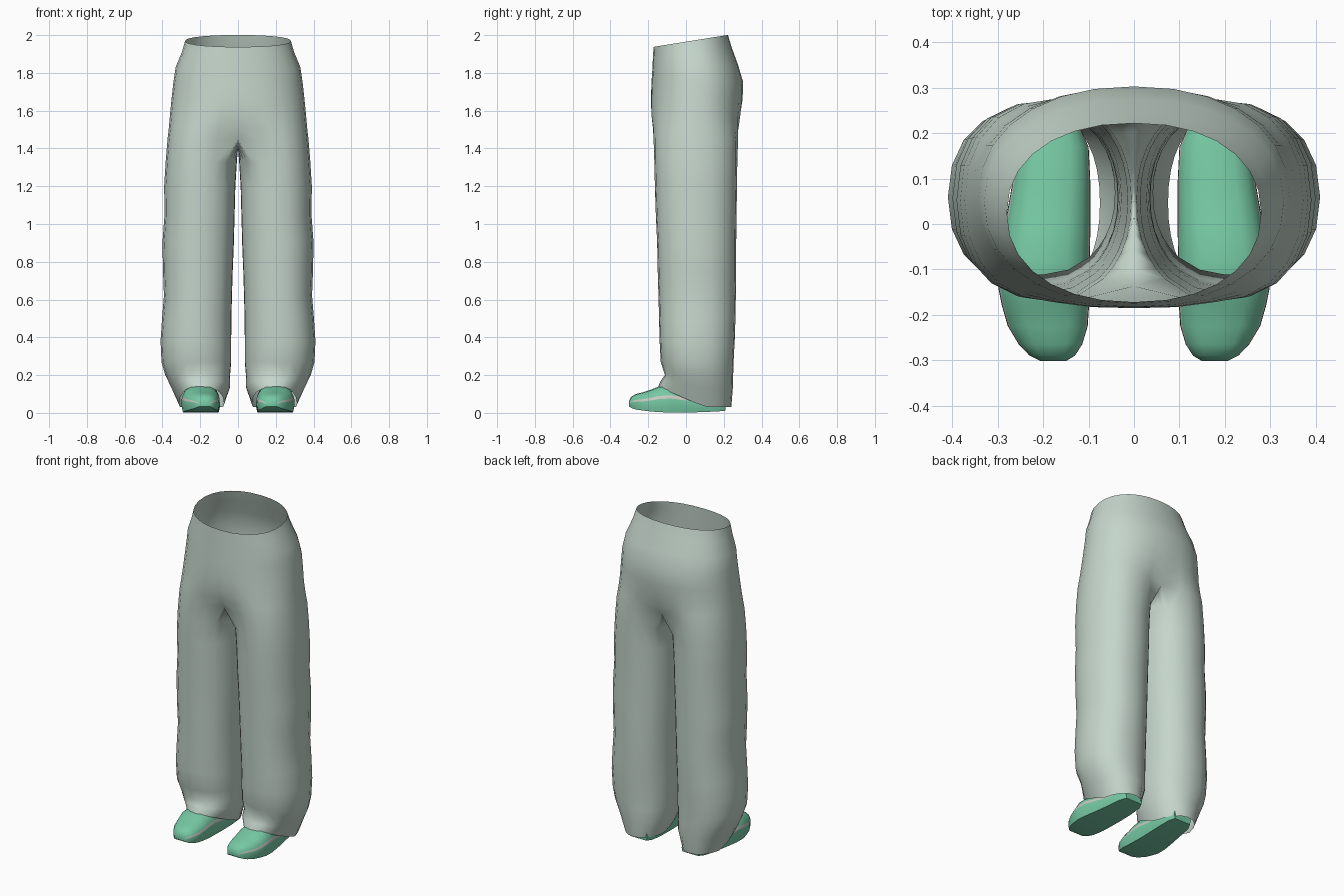
import bpy, bmesh, math

if "Cube" in bpy.data.objects:
    bpy.data.objects.remove(bpy.data.objects["Cube"])


def material(name, rgb):
    m = bpy.data.materials.new(name)
    m.use_nodes = True
    m.diffuse_color = (*rgb, 1)
    m.node_tree.nodes["Principled BSDF"].inputs["Base Color"].default_value = (*rgb, 1)
    return m


cloth = material("pale sage cloth", (0.56, 0.67, 0.60))
green = material("mint green", (0.18, 0.58, 0.37))
trim = material("pale trim", (0.60, 0.60, 0.56))


def finish(bm, name, mats, angle):
    bmesh.ops.recalc_face_normals(bm, faces=bm.faces)
    mesh = bpy.data.meshes.new(name)
    bm.to_mesh(mesh)
    bm.free()
    for m in mats:
        mesh.materials.append(m)
    ob = bpy.data.objects.new(name, mesh)
    bpy.context.collection.objects.link(ob)
    bpy.ops.object.select_all(action="DESELECT")
    ob.select_set(True)
    bpy.context.view_layer.objects.active = ob
    bpy.ops.object.shade_smooth_by_angle(angle=math.radians(angle))
    return ob


def mirror(ob):
    mod = ob.modifiers.new("mirror", "MIRROR")
    mod.merge_threshold = 0.0005


def oval(t, x0, x1, y0, y1, n):
    """Point of a squarish oval inside the box; t = 0 points outwards (+x)."""
    c, s = math.cos(t), math.sin(t)
    c = math.copysign(abs(c) ** (2 / n), c)
    s = math.copysign(abs(s) ** (2 / n), s)
    return (x0 + x1) / 2 + c * (x1 - x0) / 2, (y0 + y1) / 2 + s * (y1 - y0) / 2


# Trousers: half of the hips, open along the middle, then a full leg tube
OUT, INN = 15, 9
SPREAD = math.radians(130)


def hip_point(i, rx, y0, y1):
    t = -math.pi / 2 + math.pi * i / (OUT - 1)
    return oval(t, -rx, rx, y0, y1, 2.2)


def leg_point(i, x0, x1, y0, y1):
    if i < OUT:
        t = -SPREAD + 2 * SPREAD * i / (OUT - 1)
    else:
        t = SPREAD + (2 * math.pi - 2 * SPREAD) * (i - OUT + 1) / (INN + 1)
    return oval(t, x0, x1, y0, y1, 2.2)


# height, half width, front, back, blend towards the leg shape
hips = [(1.97, .28, -.172, .222, 0), (1.91, .297, -.175, .242, 0),
        (1.83, .33, -.178, .275, 0), (1.75, .342, -.183, .303, 0),
        (1.66, .352, -.188, .302, .05), (1.58, .36, -.19, .295, .15),
        (1.51, .366, -.185, .288, .45), (1.45, .373, -.176, .28, .8)]
# height, inner x, outer x, front, back
legs = [(1.33, .006, .383, -.168, .272), (1.2, .014, .391, -.165, .27),
        (1.05, .018, .389, -.16, .268), (.9, .022, .4, -.153, .266),
        (.75, .028, .397, -.15, .266), (.62, .032, .392, -.146, .264),
        (.5, .035, .402, -.143, .262), (.38, .036, .41, -.14, .258),
        (.27, .036, .405, -.134, .252), (.2, .042, .385, -.112, .25),
        (.13, .042, .355, -.13, .248), (.03, .075, .312, -.148, .24)]

bm = bmesh.new()
rings = []
for z, rx, y0, y1, w in hips:
    ring = []
    for i in range(OUT):
        hx, hy = hip_point(i, rx, y0, y1)
        lx, ly = leg_point(i, 0, rx, y0, y1)
        x, y = hx + (lx - hx) * w, hy + (ly - hy) * w
        if i in (0, OUT - 1):
            x = 0
        tilt = .16 * (y - .03) * max(0, (z - 1.75) / .22)
        ring.append(bm.verts.new((x, y, z + tilt)))
    rings.append(ring)

# Crotch seam closes the last hip ring into a leg ring
last = rings[-1]
front, back = last[0].co.copy(), last[-1].co.copy()
seam = []
for k in range(1, INN + 1):
    u = k / (INN + 1)
    p = back.lerp(front, u)
    p.z -= .05 * math.sin(math.pi * u)
    seam.append(bm.verts.new(p))
tubes = [last + seam]

for z, x0, x1, y0, y1 in legs:
    ring = []
    for i in range(OUT + INN):
        x, y = leg_point(i, x0, x1, y0, y1)
        lift = max(0, .1 - y) / .25                  # hem rises over the shoe
        amount = .11 if z < .1 else .05 if z < .15 else 0
        ring.append(bm.verts.new((x, y, z + amount * lift)))
    tubes.append(ring)

for a, b in zip(rings, rings[1:]):
    for i in range(OUT - 1):
        bm.faces.new((a[i], a[i + 1], b[i + 1], b[i]))
for a, b in zip(tubes, tubes[1:]):
    n = len(a)
    for i in range(n):
        j = (i + 1) % n
        bm.faces.new((a[i], a[j], b[j], b[i]))
trousers = finish(bm, "trousers", [cloth], 60)
mirror(trousers)

# Shoes: D-shaped sections lofted from toe to heel
# y, centre x, half width, bottom, top
stations = [(-.302, .178, .028, .035, .062), (-.29, .18, .05, .026, .085),
            (-.265, .184, .07, .018, .1), (-.225, .19, .088, .012, .11),
            (-.18, .195, .096, .007, .125), (-.14, .198, .101, .004, .142),
            (-.08, .197, .1, .002, .15), (0, .19, .094, .002, .13),
            (.09, .182, .086, .004, .11), (.17, .178, .078, .008, .1),
            (.21, .176, .058, .012, .09)]
# share of half width, share of height, from the bottom edge up to the crown
section = [(.93, 0), (1, .25), (.99, .5), (.95, .62), (.8, .83), (.5, .96)]
full = section + [(0, 1)] + [(-a, b) for a, b in reversed(section)]

bm = bmesh.new()
rows = [[bm.verts.new((cx + a * w, y, z0 + b * (z1 - z0))) for a, b in full]
        for y, cx, w, z0, z1 in stations]
n = len(full)
for a, b in zip(rows, rows[1:]):
    for i in range(n):
        j = (i + 1) % n
        f = bm.faces.new((a[i], a[j], b[j], b[i]))
        if i in (2, n - 4):                          # pale band round the shoe
            f.material_index = 1
bm.faces.new(rows[0])
bm.faces.new(rows[-1])
shoes = finish(bm, "shoes", [green, trim], 50)
mirror(shoes)
